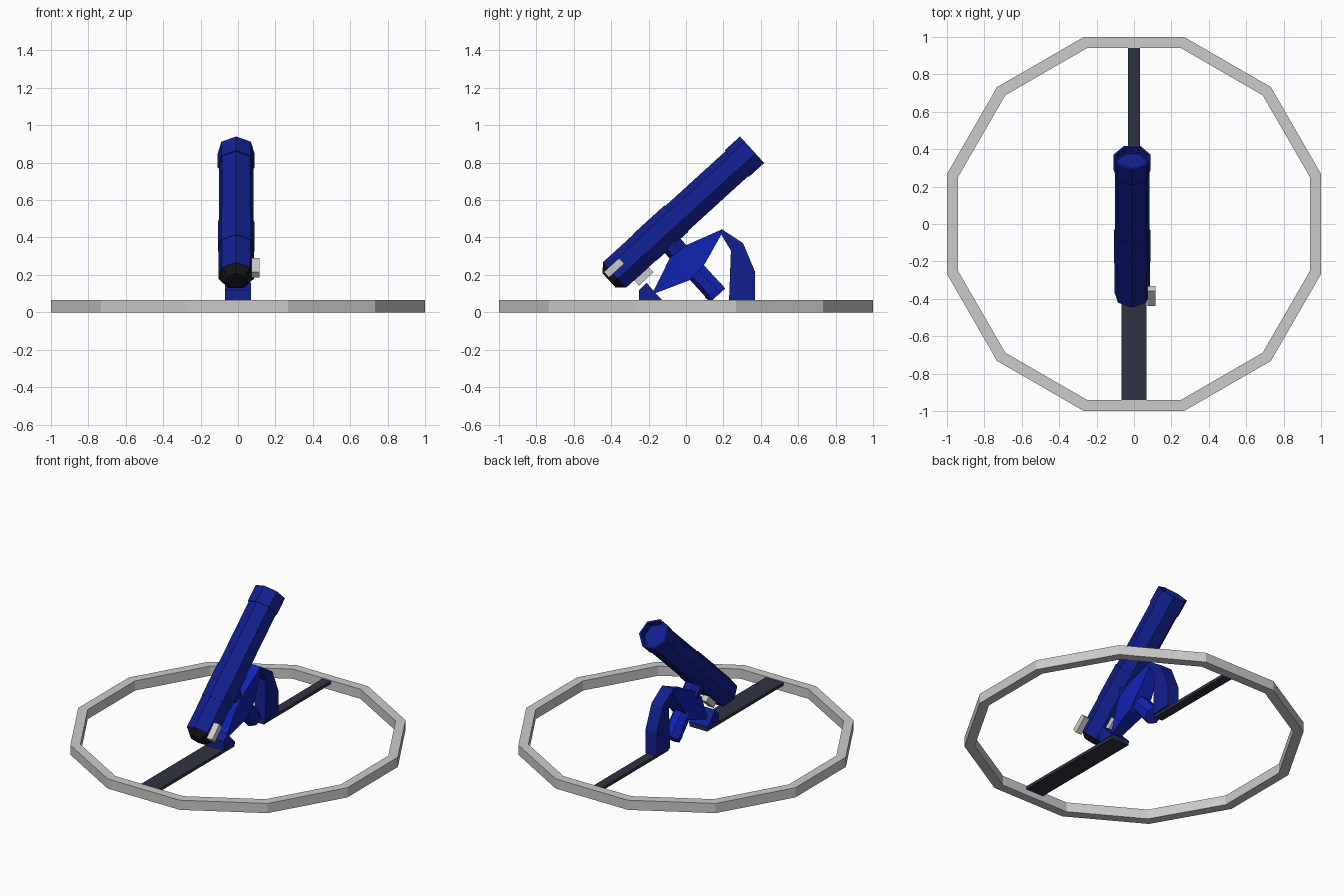
import bpy, bmesh
from math import pi, cos, sin, radians
from mathutils import Matrix, Vector

if "Cube" in bpy.data.objects:
    bpy.data.objects.remove(bpy.data.objects["Cube"])

TILT = radians(42.3)
CX = -0.01


def material(name, rgb):
    m = bpy.data.materials.new(name)
    m.diffuse_color = (*rgb, 1)
    m.use_nodes = True
    m.node_tree.nodes["Principled BSDF"].inputs["Base Color"].default_value = m.diffuse_color
    return m


BLUE = material("navy blue", (0.006, 0.014, 0.27))
BRIGHT = material("bright blue", (0.006, 0.017, 0.46))
DARK = material("dark slate", (0.03, 0.033, 0.055))
BLACK = material("black", (0.008, 0.008, 0.009))


def loft(name, sections, mat=None, matrix=Matrix(), closed=False):
    """Skin a list of equal-length point loops; cap the ends unless closed."""
    bm = bmesh.new()
    loops = [[bm.verts.new(matrix @ Vector(p)) for p in s] for s in sections]
    n = len(loops[0])
    pairs = list(zip(loops, loops[1:]))
    if closed:
        pairs.append((loops[-1], loops[0]))
    else:
        bm.faces.new(loops[0])
        bm.faces.new(loops[-1])
    for a, b in pairs:
        for i in range(n):
            j = (i + 1) % n
            bm.faces.new((a[i], a[j], b[j], b[i]))
    bmesh.ops.recalc_face_normals(bm, faces=bm.faces)
    me = bpy.data.meshes.new(name)
    bm.to_mesh(me)
    bm.free()
    if mat:
        me.materials.append(mat)
    ob = bpy.data.objects.new(name, me)
    bpy.context.collection.objects.link(ob)
    return ob


def circle(r, z, sides, start=-pi / 2):
    return [(r * cos(start + 2 * pi * i / sides), r * sin(start + 2 * pi * i / sides), z)
            for i in range(sides)]


def lathe(name, profile, sides, mat, matrix):
    return loft(name, [circle(r, z, sides) for z, r in profile], mat, matrix)


def prism(name, yz, hw, mat, cx=0, matrix=Matrix()):
    return loft(name, [[(cx + s * hw, y, z) for y, z in yz] for s in (-1, 1)], mat, matrix)


def box(name, y0, y1, z0, z1, hw, mat=None, cx=0, matrix=Matrix()):
    return prism(name, [(y0, z0), (y1, z0), (y1, z1), (y0, z1)], hw, mat, cx, matrix)


# Twelve-sided ground ring
k = 1 / cos(pi / 12)
loft("ground_ring", [circle(r * k, z, 12, pi / 12) for r, z in
                     ((1, 0), (1, 0.065), (0.94, 0.065), (0.94, 0))], closed=True)

# Planks joining the ring to the mount
box("front_plank", -0.95, -0.13, 0.04, 0.06, 0.066, DARK)
box("rear_plank", 0.23, 0.95, 0.04, 0.06, 0.031, DARK)

# Mount feet
prism("front_foot", [(-0.25, 0.058), (-0.25, 0.12), (-0.21, 0.158), (-0.17, 0.11),
                     (-0.13, 0.07), (-0.13, 0.058)], 0.07, BLUE)
prism("rear_arch", [(0.23, 0.058), (0.37, 0.058), (0.37, 0.215), (0.305, 0.37),
                    (0.19, 0.445), (0.18, 0.43), (0.24, 0.33)], 0.042, BLUE)

# Polar axis body: a spindle parallel to the tube
mount = Matrix.Translation((0, 0.01, 0.27)) @ Matrix.Rotation(TILT, 4, 'X')
loft("polar_axis", [[(-w, t, -h), (w, t, -h), (w, t, h), (-w, t, h)] for t, h, w in
                    ((-0.245, 0.006, 0.035), (-0.058, 0.08, 0.055),
                     (0.058, 0.07, 0.055), (0.25, 0.006, 0.035))], BRIGHT, mount)

# Cross axis with counterweight and tube saddle
cross = mount @ Matrix.Translation((CX, 0, 0))
lathe("counterweight", [(-0.24, 0.056), (-0.2, 0.06), (-0.2, 0.057), (-0.05, 0.057)],
      7, BRIGHT, cross)
lathe("saddle", [(0.05, 0.06), (0.15, 0.06)], 7, BLUE, cross)

# Seven-sided telescope tube, with a recessed front opening
tube = Matrix.Translation((CX, -0.38, 0.195)) @ Matrix.Rotation(TILT - pi / 2, 4, 'X')
lathe("tube", [(0, 0.097), (0.22, 0.097), (0.22, 0.1), (0.45, 0.1), (0.45, 0.095),
               (0.885, 0.095), (0.885, 0.101), (0.996, 0.101), (0.996, 0.088),
               (0.95, 0.086)], 7, BLUE, tube)
lathe("tube_end_cap", [(-0.04, 0.055), (0, 0.095)], 7, BLACK, tube)

# Grey finder on the side and focuser below
along = Matrix.Translation((0, -0.38, 0.195)) @ Matrix.Rotation(TILT, 4, 'X')
box("side_finder", -0.03, 0.08, 0.015, 0.055, 0.021, None, 0.094, along)
box("under_focuser", 0.06, 0.165, -0.125, -0.085, 0.021, None, CX, along)
